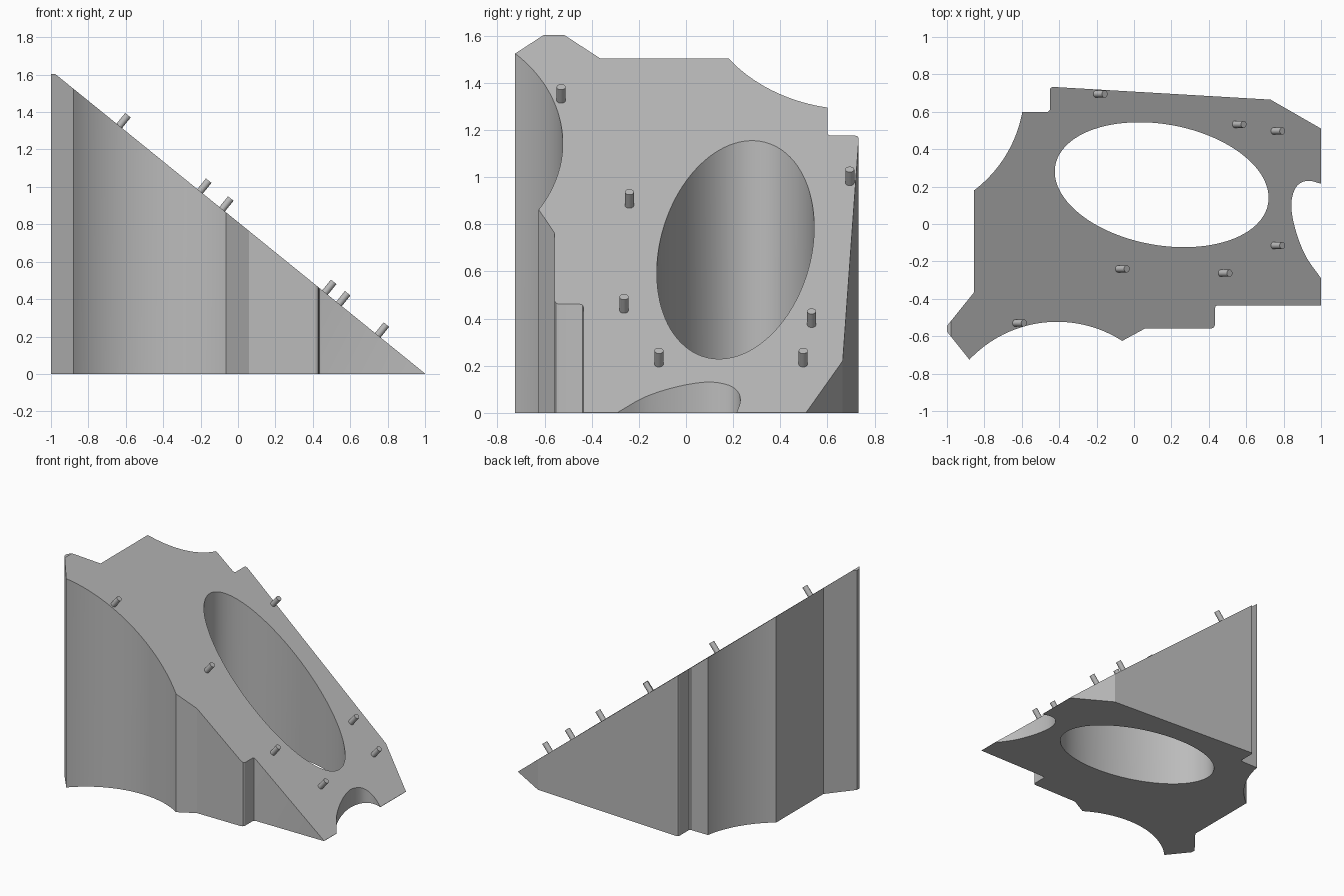
import bpy, bmesh, math
from mathutils import Vector, Matrix

old = bpy.data.objects.get("Cube")
if old:
    bpy.data.objects.remove(old, do_unlink=True)

SLOPE, TOP = 0.81, 1.604
NORMAL = Vector((SLOPE, 0, 1)).normalized()

grey = bpy.data.materials.new("plain grey")
grey.use_nodes = True
COLOUR = (0.5, 0.5, 0.5, 1)
grey.diffuse_color = COLOUR
grey.node_tree.nodes["Principled BSDF"].inputs["Base Color"].default_value = COLOUR


def arc(a, m, b, n=32):
    """Circular arc from a through m to b."""
    (ax, ay), (mx, my), (bx, by) = a, m, b
    d = 2 * (ax * (my - by) + mx * (by - ay) + bx * (ay - my))
    sa, sm, sb = ax * ax + ay * ay, mx * mx + my * my, bx * bx + by * by
    c = Vector(((sa * (my - by) + sm * (by - ay) + sb * (ay - my)) / d,
                (sa * (bx - mx) + sm * (ax - bx) + sb * (mx - ax)) / d))
    u, v = Vector(a) - c, Vector(b) - c
    turn = -u.angle_signed(v)
    return [c + Matrix.Rotation(turn * i / n, 2) @ u for i in range(n + 1)]


def smooth_path(points, n=6):
    """Smooth curve through all points."""
    p = [Vector(q) for q in points]
    p = [2 * p[0] - p[1]] + p + [2 * p[-1] - p[-2]]
    out = []
    for a, b, c, d in zip(p, p[1:], p[2:], p[3:]):
        for i in range(n):
            t = i / n
            out.append(b + (c - a) * t / 2 + (2 * a - 5 * b + 4 * c - d) * t * t / 2
                       + (3 * b - a - 3 * c + d) * t ** 3 / 2)
    return out + [p[-2]]


def prism(name, outline, low, high):
    """Upright prism over a plan outline."""
    bm = bmesh.new()
    base = bm.faces.new([bm.verts.new((p[0], p[1], low)) for p in outline])
    side = bmesh.ops.extrude_face_region(bm, geom=[base])
    for v in side["geom"]:
        if isinstance(v, bmesh.types.BMVert):
            v.co.z = high
    bmesh.ops.recalc_face_normals(bm, faces=bm.faces)
    mesh = bpy.data.meshes.new(name)
    bm.to_mesh(mesh)
    bm.free()
    ob = bpy.data.objects.new(name, mesh)
    bpy.context.collection.objects.link(ob)
    mesh.materials.append(grey)
    return ob


def activate(ob):
    bpy.ops.object.select_all(action="DESELECT")
    ob.select_set(True)
    bpy.context.view_layer.objects.active = ob


def cut(ob, cutter):
    cutter.hide_render = True
    mod = ob.modifiers.new("cut", "BOOLEAN")
    mod.operation, mod.solver, mod.object = "DIFFERENCE", "EXACT", cutter
    activate(ob)
    bpy.ops.object.modifier_apply(modifier=mod.name)
    bpy.data.objects.remove(cutter, do_unlink=True)


# Wedge body: plan outline, anticlockwise from the left tip
outline = [(-1, -0.545), (-1, -0.575)]
outline += arc((-0.88, -0.725), (-0.42, -0.523), (-0.063, -0.625))
outline += [(0.06, -0.558), (0.415, -0.558), (0.427, -0.552), (0.433, -0.54),
            (0.433, -0.45), (0.437, -0.439), (0.448, -0.435), (1, -0.435)]
outline += smooth_path([(1, -0.29), (0.92, -0.175), (0.866, -0.04), (0.841, 0.09),
                        (0.857, 0.18), (0.895, 0.222), (0.945, 0.23), (1, 0.215)])
outline += [(1, 0.51), (0.73, 0.665), (-0.435, 0.733), (-0.446, 0.728),
            (-0.45, 0.718), (-0.45, 0.61), (-0.46, 0.6)]
outline += arc((-0.597, 0.6), (-0.69, 0.36), (-0.855, 0.18))
outline += [(-0.855, -0.365)]
body = prism("wedge_body", outline, 0, TOP)

# Tilted oval hole through the body
tilt = Matrix.Rotation(math.radians(-10.2), 2)
steps = 96
oval = [Vector((0.148, 0.21)) + tilt @ Vector((0.578 * math.cos(t), 0.323 * math.sin(t)))
        for t in (math.tau * i / steps for i in range(steps))]
cut(body, prism("hole_cutter", oval, -1, 3))

# Sloping top
slope_cutter = prism("slope_cutter", [(-3, -2), (3, -2), (3, 2), (-3, 2)], 0, 5)
for v in slope_cutter.data.vertices:
    v.co.z += SLOPE * (1 - v.co.x) + 0.002
cut(body, slope_cutter)
activate(body)
bpy.ops.object.shade_smooth_by_angle(angle=math.radians(20))

# Locating pins standing square to the slope
PIN_LENGTH, SUNK = 0.075, 0.01
pins = [(-0.612, -0.53), (-0.18, 0.695), (0.563, 0.533), (0.77, 0.497),
        (0.77, -0.115), (-0.062, -0.24), (0.488, -0.263)]
for i, (x, y) in enumerate(pins):
    foot_x = x - NORMAL.x * PIN_LENGTH / 2
    foot = Vector((foot_x, y, SLOPE * (1 - foot_x)))
    bpy.ops.mesh.primitive_cylinder_add(
        vertices=24, radius=0.019, depth=PIN_LENGTH + SUNK,
        location=foot + NORMAL * (PIN_LENGTH - SUNK) / 2,
        rotation=(0, math.atan(SLOPE), 0))
    pin = bpy.context.object
    pin.name = f"pin_{i + 1}"
    pin.data.materials.append(grey)
    bpy.ops.object.shade_smooth_by_angle(angle=math.radians(30))
